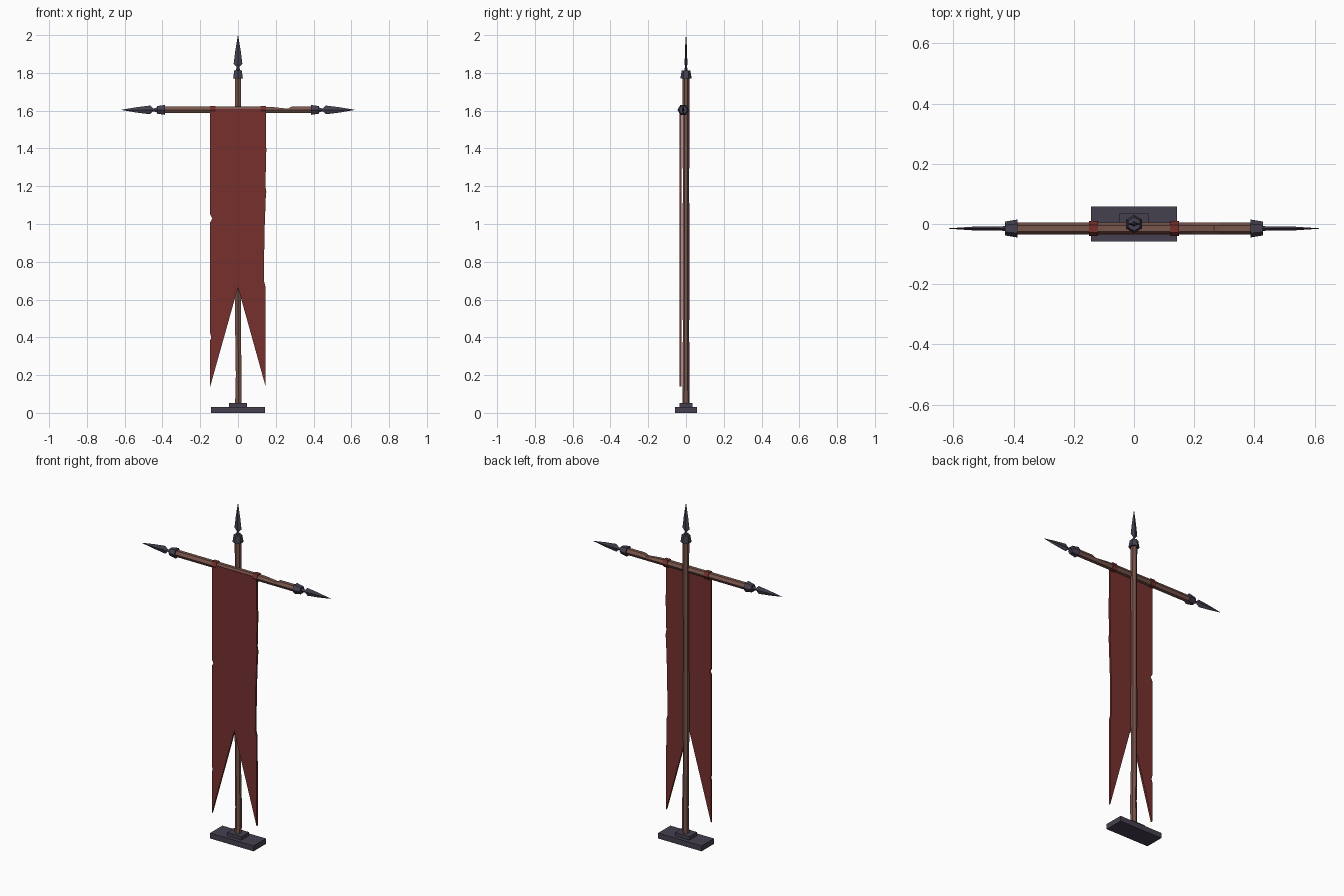
import bpy, bmesh
from math import sin, cos, pi
from mathutils import Matrix

if "Cube" in bpy.data.objects:
    bpy.data.objects.remove(bpy.data.objects["Cube"])


def material(name, rgb):
    m = bpy.data.materials.new(name)
    m.diffuse_color = (*rgb, 1)
    m.use_nodes = True
    m.node_tree.nodes["Principled BSDF"].inputs["Base Color"].default_value = m.diffuse_color
    return m


WOOD = material("wood", (0.19, 0.09, 0.07))
METAL = material("dark_metal", (0.06, 0.052, 0.08))
CLOTH = material("red_cloth", (0.18, 0.03, 0.026))


def finish(name, bm, mat, matrix=Matrix()):
    bmesh.ops.recalc_face_normals(bm, faces=bm.faces)
    me = bpy.data.meshes.new(name)
    bm.to_mesh(me)
    bm.free()
    me.materials.append(mat)
    ob = bpy.data.objects.new(name, me)
    ob.matrix_world = matrix
    bpy.context.collection.objects.link(ob)
    return ob


def loft(name, stations, sides, mat, matrix=Matrix()):
    """Faceted rod along local z; each station is (z, rx, ry, x offset, drop of the -x side)."""
    bm = bmesh.new()
    rings = []
    for z, rx, ry, dx, drop in stations:
        ring = []
        for i in range(sides):
            a = 2 * pi * i / sides
            x = rx * sin(a)
            if x < -1e-4:
                x += drop
            ring.append(bm.verts.new((x + dx, ry * cos(a), z)))
        rings.append(ring)
    for a, b in zip(rings, rings[1:]):
        for i in range(sides):
            j = (i + 1) % sides
            bm.faces.new((a[i], a[j], b[j], b[i]))
    bm.faces.new(rings[0])
    bm.faces.new(rings[-1])
    return finish(name, bm, mat, matrix)


def rod(name, pts, mat, matrix=Matrix()):
    return loft(name, [(p[0], p[1], p[1], *(p[2:] or (0, 0))) for p in pts], 6, mat, matrix)


def box(name, size, z0, mat):
    bm = bmesh.new()
    bmesh.ops.create_cube(bm, size=1)
    bmesh.ops.scale(bm, vec=size, verts=bm.verts)
    return finish(name, bm, mat, Matrix.Translation((0, 0, z0 + size[2] / 2)))


BAR = Matrix.Translation((0, -0.015, 1.604))
RIGHT = BAR @ Matrix.Rotation(pi / 2, 4, 'Y')
LEFT = BAR @ Matrix.Rotation(-pi / 2, 4, 'Y')

# stepped foot
box("base_plate", (0.285, 0.115, 0.032), 0, METAL)
box("base_step", (0.095, 0.07, 0.021), 0.032, METAL)

# slightly uneven pole
rod("pole", [(0.04, 0.019, 0.001, 0), (0.2, 0.018, 0.004, 0), (0.42, 0.017, 0, 0),
             (0.77, 0.018, 0, 0), (1.2, 0.017, 0, 0), (1.66, 0.018, 0.001, 0),
             (1.78, 0.018, 0, 0)], WOOD)

# crossbar with a chipped upper edge
rod("crossbar", [(-0.4, 0.02), (0.13, 0.02), (0.19, 0.02, 0, 0.003), (0.265, 0.02, 0, 0.011),
                 (0.283, 0.02), (0.4, 0.02)], WOOD, RIGHT)

# collar and flat spearhead on each of the three ends
for label, m in (("top", Matrix.Translation((0, 0, 1.77))),
                 ("right", RIGHT @ Matrix.Translation((0, 0, 0.387))),
                 ("left", LEFT @ Matrix.Translation((0, 0, 0.387)))):
    rod(label + "_collar", [(0, 0.03), (0.042, 0.023)], METAL, m)
    loft(label + "_spearhead", [(0.035, 0.015, 0.009, 0, 0), (0.062, 0.007, 0.006, 0, 0),
                                (0.078, 0.023, 0.007, 0, 0), (0.15, 0.014, 0.006, 0, 0),
                                (0.23, 0.0006, 0.0006, 0, 0)], 4, METAL, m)

# cloth loops around the crossbar
for label, x in (("left", -0.134), ("right", 0.134)):
    rod(label + "_cloth_loop", [(x - 0.015, 0.025), (x + 0.015, 0.025)], CLOTH, RIGHT)

# swallow-tailed banner with worn edges
outline = [(-0.147, 1.61), (-0.147, 1.05), (-0.136, 1.028), (-0.147, 1.01), (-0.147, 0.42),
           (-0.141, 0.4), (-0.147, 0.385), (-0.147, 0.14), (0, 0.665), (0.146, 0.14),
           (0.145, 0.67), (0.137, 0.7), (0.14, 0.95), (0.147, 1.14), (0.15, 1.17),
           (0.145, 1.2), (0.15, 1.4), (0.147, 1.42), (0.147, 1.61)]
bm = bmesh.new()
face = bm.faces.new([bm.verts.new((x, -0.035, z)) for x, z in outline])
back = bmesh.ops.extrude_face_region(bm, geom=[face], use_keep_orig=True)["geom"]
bmesh.ops.translate(bm, vec=(0, 0.012, 0),
                    verts=[v for v in back if isinstance(v, bmesh.types.BMVert)])
finish("banner", bm, CLOTH)
